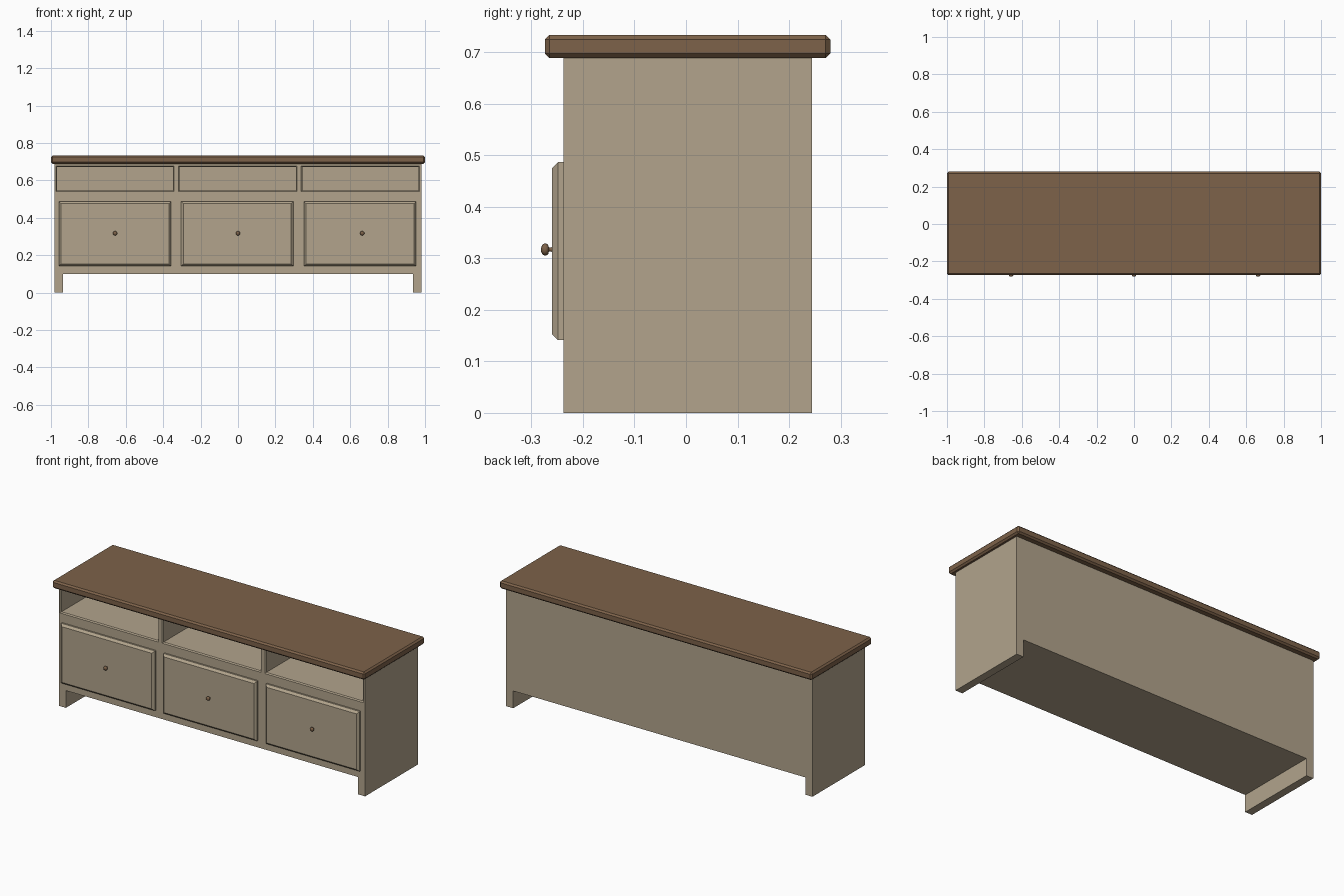
import bpy, bmesh, math
from mathutils import Matrix

if "Cube" in bpy.data.objects:
    bpy.data.objects.remove(bpy.data.objects["Cube"])


def material(name, rgb):
    m = bpy.data.materials.new(name)
    m.diffuse_color = (*rgb, 1)
    m.use_nodes = True
    m.node_tree.nodes["Principled BSDF"].inputs["Base Color"].default_value = m.diffuse_color
    return m


TAN = material("tan paint", (0.445, 0.371, 0.262))
BROWN = material("brown wood", (0.205, 0.122, 0.067))


def make(name, bm, mat):
    bmesh.ops.recalc_face_normals(bm, faces=bm.faces)
    me = bpy.data.meshes.new(name)
    bm.to_mesh(me)
    bm.free()
    me.materials.append(mat)
    ob = bpy.data.objects.new(name, me)
    bpy.context.collection.objects.link(ob)
    return ob


def loft(bm, rings):
    """Join equal-length point rings and cap both ends."""
    vs = [[bm.verts.new(p) for p in r] for r in rings]
    n = len(vs[0])
    for a, b in zip(vs, vs[1:]):
        for i in range(n):
            j = (i + 1) % n
            bm.faces.new((a[i], a[j], b[j], b[i]))
    bm.faces.new(vs[0])
    bm.faces.new(vs[-1])


def rect(x0, x1, z0, z1, y, inset=0):
    x0, x1, z0, z1 = x0 + inset, x1 - inset, z0 + inset, z1 - inset
    return [(x0, y, z0), (x1, y, z0), (x1, y, z1), (x0, y, z1)]


FRONT, BACK, TOP = -0.238, 0.244, 0.69

# cabinet body with side legs, extruded from its front outline
outline = [(-.98, 0), (-.935, 0), (-.935, .1), (.935, .1),
           (.935, 0), (.98, 0), (.98, TOP), (-.98, TOP)]
bm = bmesh.new()
loft(bm, [[(x, y, z) for x, z in outline] for y in (FRONT, BACK)])
body = make("cabinet_body", bm, TAN)

# three open shelf bays with slightly flared edges
bm = bmesh.new()
for x0, x1 in ((-.973, -.341), (-.319, .315), (.338, .970)):
    r = (x0, x1, .539, .677)
    loft(bm, [rect(*r, FRONT - .01), rect(*r, FRONT),
              rect(*r, FRONT + .006, .006), rect(*r, BACK - .02, .006)])
cutter = make("shelf_cutter", bm, TAN)
cutter.hide_render = True
mod = body.modifiers.new("shelves", "BOOLEAN")
mod.operation, mod.solver, mod.object = "DIFFERENCE", "EXACT", cutter
bpy.context.view_layer.objects.active = body
bpy.ops.object.modifier_apply(modifier=mod.name)
bpy.data.objects.remove(cutter)

# table top, chamfered all round
bm = bmesh.new()
bmesh.ops.create_cube(bm, size=1, matrix=Matrix.Translation((0, .003, .711)) @
                      Matrix.Diagonal((2, .554, .045, 1)))
bmesh.ops.bevel(bm, geom=bm.edges[:], offset=.009, segments=1, affect="EDGES")
make("table_top", bm, BROWN)

# drawer fronts with chamfered faces, and turned knobs
knob = [(.006, -.258), (.004, -.262), (.004, -.266), (.009, -.2675),
        (.0115, -.271), (.0115, -.275), (.009, -.279), (.004, -.281)]
for i, (x0, xk) in enumerate(((-.958, -.657), (-.304, 0), (.352, .664))):
    bm = bmesh.new()
    r = (x0, x0 + .6, .141, .487)
    loft(bm, [rect(*r, FRONT + .004), rect(*r, -.248), rect(*r, -.26, .012)])
    make(f"drawer_front_{i + 1}", bm, TAN)
    bm = bmesh.new()
    loft(bm, [[(xk + rad * math.cos(k * math.tau / 20), y,
                .317 + rad * math.sin(k * math.tau / 20)) for k in range(20)]
              for rad, y in knob])
    ob = make(f"knob_{i + 1}", bm, BROWN)
    bpy.ops.object.select_all(action="DESELECT")
    ob.select_set(True)
    bpy.context.view_layer.objects.active = ob
    bpy.ops.object.shade_smooth_by_angle(angle=math.radians(50))
